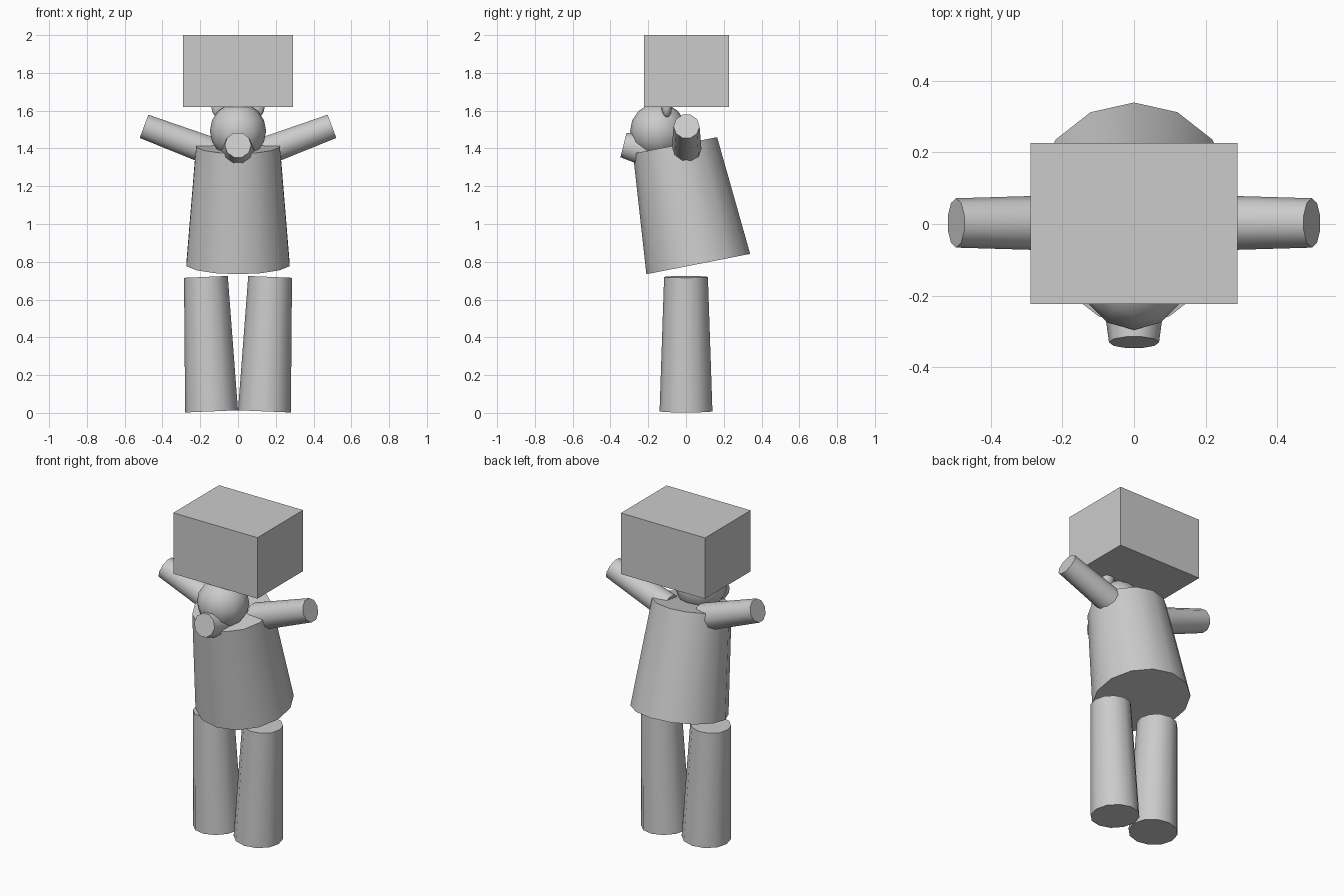
import bpy, bmesh, math
from mathutils import Vector, Matrix

if "Cube" in bpy.data.objects:
    bpy.data.objects.remove(bpy.data.objects["Cube"])


def finish(bm, name, smooth=True):
    bmesh.ops.recalc_face_normals(bm, faces=bm.faces)
    mesh = bpy.data.meshes.new(name)
    bm.to_mesh(mesh)
    bm.free()
    ob = bpy.data.objects.new(name, mesh)
    bpy.context.collection.objects.link(ob)
    if smooth:
        bpy.ops.object.select_all(action='DESELECT')
        ob.select_set(True)
        bpy.context.view_layer.objects.active = ob
        bpy.ops.object.shade_smooth_by_angle(angle=math.radians(50))
    return ob


def limb(name, p0, p1, r0, r1, sides, corner):
    """Capped tapered cylinder from p0 to p1, first corner towards 'corner'."""
    p0, p1, u = Vector(p0), Vector(p1), Vector(corner)
    axis = (p1 - p0).normalized()
    u = (u - axis * u.dot(axis)).normalized()
    w = axis.cross(u)
    bm = bmesh.new()
    rings = []
    for p, r in ((p0, r0), (p1, r1)):
        angles = [2 * math.pi * i / sides for i in range(sides)]
        rings.append([bm.verts.new(p + r * (u * math.cos(a) + w * math.sin(a)))
                      for a in angles])
        bm.faces.new(rings[-1])
    for i in range(sides):
        j = (i + 1) % sides
        bm.faces.new((rings[0][i], rings[0][j], rings[1][j], rings[1][i]))
    return finish(bm, name)


def ball(name, centre, radii, segments, rings):
    bm = bmesh.new()
    bmesh.ops.create_uvsphere(
        bm, u_segments=segments, v_segments=rings, radius=1,
        matrix=Matrix.Translation(centre) @ Matrix.Diagonal((*radii, 1)))
    return finish(bm, name)


# leaning body
limb("torso", (0, 0.065, 0.788), (0, -0.058, 1.416), 0.28, 0.227, 14, (0, 1, 0))

# head and snout
ball("head", (0, -0.147, 1.492), (0.149, 0.149, 0.149), 12, 8)
limb("snout", (0, -0.185, 1.382), (0, -0.331, 1.418), 0.09, 0.07, 10, (1, 0, 0))

# paired parts
for side, s in (("left", 1), ("right", -1)):
    limb(side + "_leg", (s * 0.14, 0, 0.008), (s * 0.17, 0, 0.72),
         0.14, 0.116, 12, (1, 0, 0))
    limb(side + "_arm", (s * 0.123, 0.003, 1.377), (s * 0.4975, 0.003, 1.517),
         0.08, 0.069, 10, (0, 1, 0))
    ball(side + "_ear", (s * 0.103, -0.102, 1.625), (0.04, 0.028, 0.062), 10, 8)

# box carried on the head
bm = bmesh.new()
bmesh.ops.create_cube(bm, size=1, matrix=Matrix.Translation((0, 0.002, 1.81))
                      @ Matrix.Diagonal((0.58, 0.45, 0.38, 1)))
finish(bm, "carried_box", smooth=False)
